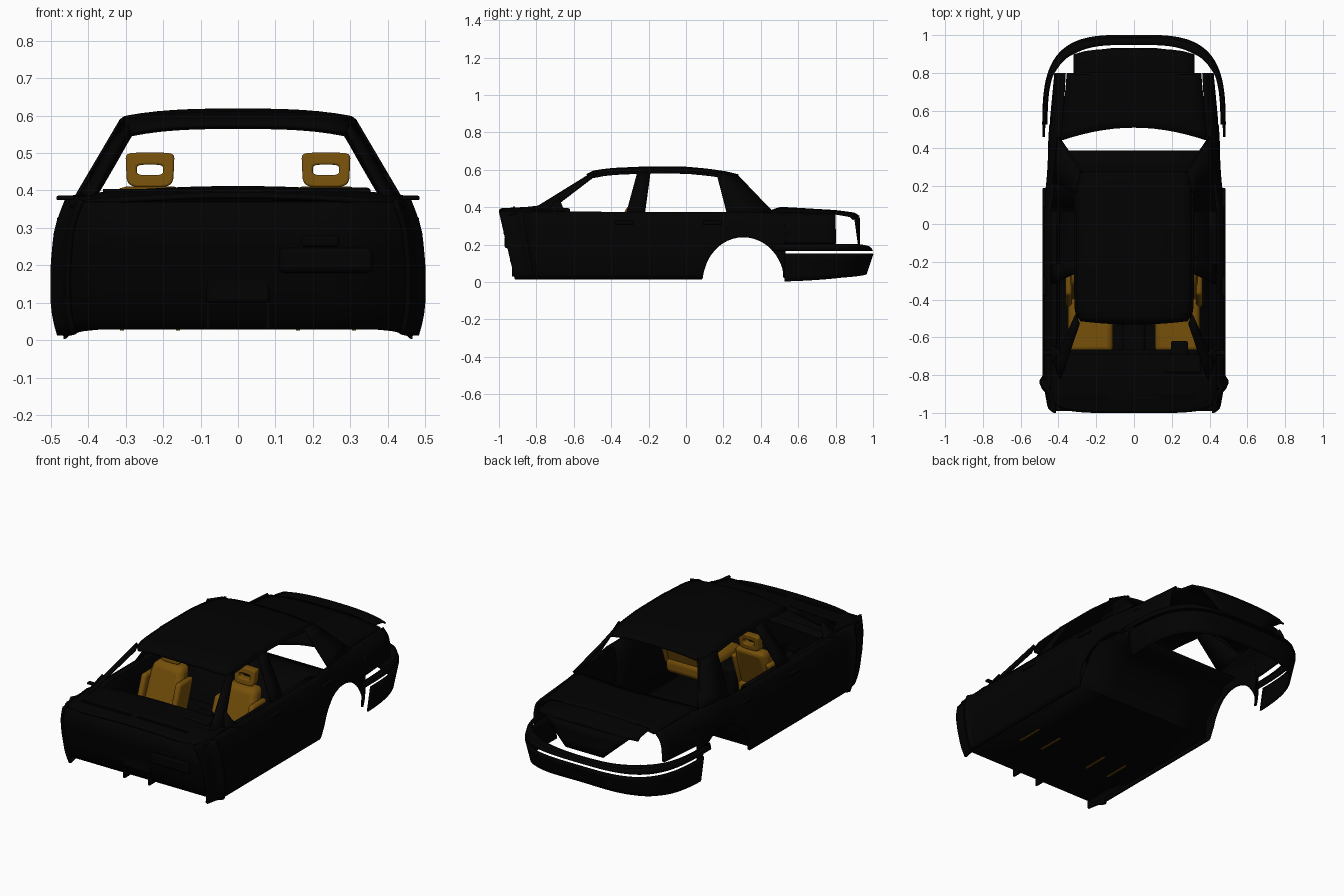
import bpy, bmesh, math
from mathutils import Vector

if "Cube" in bpy.data.objects:
    bpy.data.objects.remove(bpy.data.objects["Cube"])


def material(name, rgb):
    m = bpy.data.materials.new(name)
    m.use_nodes = True
    m.diffuse_color = (*rgb, 1)
    m.node_tree.nodes["Principled BSDF"].inputs["Base Color"].default_value = (*rgb, 1)
    return m


BLACK = material("black", (0.0005, 0.0005, 0.0005))
AMBER = material("amber", (0.18, 0.08, 0.003))


def finish(name, bm, mat, thick=0, mirror=False, bevel=0):
    bmesh.ops.remove_doubles(bm, verts=bm.verts, dist=0.0002)
    bmesh.ops.recalc_face_normals(bm, faces=bm.faces)
    me = bpy.data.meshes.new(name)
    bm.to_mesh(me)
    bm.free()
    ob = bpy.data.objects.new(name, me)
    bpy.context.collection.objects.link(ob)
    me.materials.append(mat)
    if mirror:
        ob.modifiers.new("mirror", "MIRROR")
    if thick:
        s = ob.modifiers.new("thickness", "SOLIDIFY")
        s.thickness, s.offset = thick, 0
    if bevel:
        b = ob.modifiers.new("bevel", "BEVEL")
        b.width, b.segments = bevel, 3
    bpy.ops.object.select_all(action="DESELECT")
    ob.select_set(True)
    bpy.context.view_layer.objects.active = ob
    bpy.ops.object.shade_smooth_by_angle(angle=math.radians(35))
    return ob


def sheet(name, fn, us, vs, mat=BLACK, **kw):
    """Surface sampled from fn(u, v)."""
    bm = bmesh.new()
    grid = [[bm.verts.new(fn(u, v)) for v in vs] for u in us]
    for a, b in zip(grid, grid[1:]):
        for i in range(len(vs) - 1):
            bm.faces.new((a[i], a[i + 1], b[i + 1], b[i]))
    return finish(name, bm, mat, **kw)


def box(name, centre, size, mat=BLACK, taper=1, lean=0, **kw):
    """Box whose top may be narrower in x and shifted in y."""
    bm = bmesh.new()
    bmesh.ops.create_cube(bm, size=1)
    for v in bm.verts:
        top = v.co.z > 0
        v.co = Vector([c + s * k for c, s, k in zip(centre, size, (
            v.co.x * (taper if top else 1), v.co.y, v.co.z))])
        v.co.y += lean if top else 0
    return finish(name, bm, mat, **kw)


def quad(name, a, b, c, d, thick=0.014):
    a, b, c, d = map(Vector, (a, b, c, d))
    return sheet(name, lambda u, v: a.lerp(b, u).lerp(d.lerp(c, u), v),
                 (0, 1), span(0, 1, 5), thick=thick, mirror=True)


def span(a, b, n):
    return [a + (b - a) * i / (n - 1) for i in range(n)]


def curve(pts):
    """Piecewise-linear function through (t, value) pairs."""
    def f(t):
        for (a, p), (b, q) in zip(pts, pts[1:]):
            if t <= b:
                return p + (q - p) * max(0, (t - a) / (b - a))
        return pts[-1][1]
    return f


# Body sides with open rear wheel arches and shoulders that tuck in at the back
width = curve([(0, .455), (.03, .466), (.09, .477), (.2, .477), (.28, .47), (.33, .458), (.37, .44)])
taper = curve([(-.91, .95), (-.84, .98), (-.815, 1.04), (-.79, 1.0), (.09, 1), (.2, .965), (.5, .93), (.8, .87)])
belt = curve([(-.9, .375), (.5, .37), (.8, .36)])
tuck = curve([(.3, 0), (.5, .028), (.8, .028)])


def sill(y):
    if y < .09:
        return .015
    if y < .525:
        return max(.015, .24 * math.sqrt(max(0, 1 - ((y - .307) / .218) ** 2)))
    return .205


def side(y, v):
    bottom = sill(y)
    z = bottom + (belt(y) - bottom) * v
    lean = .09 * (z / .375) * min(1, max(0, (-.6 - y) / .31))
    shoulder = max(0, (z - .3) / .07) ** 2
    return width(z) * taper(y) - tuck(y) * shoulder, y - lean, z


ys = (span(-.91, -.79, 12) + span(-.76, .085, 14)
      + [.307 - .217 * math.cos(a) for a in span(0, math.pi, 25)] + span(.526, .8, 7))
sheet("body_side", side, ys, span(0, 1, 13), thick=.014, mirror=True)

# Inner door panels folding over at the window sill
trim = [(.415, .04), (.405, .15), (.395, .25), (.4, .34), (.412, .368), (.44, .37)]
sheet("door_trim", lambda y, i: (trim[i][0] * min(1, taper(y)), y, trim[i][1]),
      span(-.72, .07, 6), range(len(trim)), thick=.008, mirror=True)

# Roof with crown and rounded corners
roof_z = curve([(-.53, .572), (-.49, .592), (-.4, .604), (-.2, .613), (0, .611), (.12, .6), (.22, .585), (.28, .57)])
roof_w = curve([(-.53, .285), (-.45, .303), (.15, .305), (.28, .288)])


def roof(y, s):
    end = .02 * s * s if y < -.52 else 0
    return roof_w(y) * s, y + end, roof_z(y) - .02 * abs(s) ** 3


sheet("roof", roof, span(-.53, .28, 24), span(-1, 1, 15), thick=.012)
sheet("roof_rail", lambda y, v: (roof_w(y) + .01 * v, y, roof_z(y) - .02 - .008 * v),
      span(-.5, .2, 12), (0, 1), thick=.01, mirror=True)

# Pillars
quad("front_pillar", (.39, -.82, .385), (.43, -.75, .37), (.31, -.48, .578), (.29, -.53, .563))
quad("middle_pillar", (.44, -.32, .365), (.44, -.22, .365), (.31, -.19, .586), (.31, -.26, .586))
quad("rear_pillar", (.427, .22, .365), (.4, .46, .375), (.285, .28, .56), (.31, .165, .583))
quad("rear_window_frame", (.4, .46, .38), (.38, .43, .385), (.27, .275, .567), (.285, .28, .563), .01)
quad("window_corner", (.435, -.75, .37), (.435, -.64, .37), (.415, -.66, .4), (.39, -.68, .45))

# Trunk deck, lid and tapering rear panel
deck_z = curve([(.44, .398), (.55, .395), (.8, .38), (.9, .367), (.925, .35)])


def deck(t, s):
    front = .51 - .07 * s * s
    y = front + (.8 - front) * t
    return (.44 * taper(y) - tuck(y)) * s, y, deck_z(y) - .026 * abs(s) ** 3


sheet("trunk_deck", deck, span(0, 1, 8), span(-1, 1, 15), thick=.01)
sheet("trunk_lid", lambda y, s: (.32 * s, y - .03 * s ** 4 * (y - .8) / .125, deck_z(y) - .014 * s * s),
      span(.79, .925, 7), span(-1, 1, 11), thick=.01)
sheet("rear_panel", lambda t, s: ((.28 - .16 * t) * s, .925 - .02 * s * s * (1 - t), .345 - .145 * t),
      span(0, 1, 4), span(-1, 1, 9), thick=.012)


# Rear bumper: lower and upper strips around one rounded path
def bumper(z_low, z_high, inset_low, inset_high):
    def f(t, v):
        a, p = t * math.pi / 2, .57
        inset = inset_low(t) + (inset_high(t) - inset_low(t)) * v
        x = .482 * max(0, math.cos(a)) ** p
        y = .46 + .538 * math.sin(a) ** p
        z0, z1 = z_low(t), z_high(t)
        return x * (1 - inset * 1.2), y - inset * min(1, t * 1.5), z0 + (z1 - z0) * v
    return f


ts = span(0, 1, 61)
sheet("bumper_lower", bumper(curve([(0, .003), (.4, .025), (1, .045)]), lambda t: .152,
                             lambda t: .035, lambda t: 0), ts[1:], span(0, 1, 6), thick=.008, mirror=True)
strip_top = curve([(0, .2), (.6, .2), (1, .182)])
sheet("bumper_upper", bumper(lambda t: .168, strip_top, lambda t: 0, lambda t: .012),
      ts, span(0, 1, 3), thick=.006, mirror=True)
sheet("bumper_top", bumper(strip_top, strip_top, lambda t: .012, curve([(0, .02), (.4, .05), (1, .05)])),
      ts, span(0, 1, 3), thick=.006, mirror=True)

# Firewall, floor and rear seat pan as one profile across the cabin
tub = [(-.985, .37), (-.96, .25), (-.93, .14), (-.905, .06), (-.87, .033), (.07, .033), (.1, .12),
       (.16, .2), (.22, .237), (.3, .248), (.39, .248)]


def cabin(i, s):
    y, z = tub[i]
    half = .455 if y < -.88 else .45 if y < .1 else .435 if y < .3 else .4
    return s * min(half, width(z) * .98), y, z


sheet("cabin_tub", cabin, range(len(tub)), span(-1, 1, 5), thick=.01)

# Cowl and dashboard
dash = [(-.998, .37), (-.985, .378), (-.85, .385), (-.76, .395), (-.69, .385), (-.67, .36), (-.69, .25), (-.78, .2)]


def cowl(i, s):
    y, z = dash[i]
    return s * (.44 if y > -.9 else .45), y + .06 * abs(s) ** 6 * (y < -.9), z + .012 * (1 - 2 * s * s)


sheet("dashboard", cowl, range(len(dash)), span(-1, 1, 15), thick=.01)
box("instrument_hood", (.22, -.74, .39), (.27, .1, .036), bevel=.012)
box("steering_column", (.24, -.66, .375), (.09, .08, .04), bevel=.01)
box("heater_housing", (.235, -.945, .215), (.25, .05, .07), bevel=.015)
box("heater_duct", (.22, -.96, .265), (.1, .03, .03), bevel=.008)
box("tunnel_end", (0, -.915, .15), (.17, .05, .1), bevel=.01)
box("centre_console", (0, -.6, .12), (.12, .5, .17), bevel=.02)
for x in (-.08, .08):
    box("floor_bracket", (x, -.9, .07), (.01, .06, .08))
for x in (-.2, .16):
    box("wiper", (x, -.92, .4), (.32, .012, .008))

# Door handles and mirrors
for y in (-.33, .14):
    box("door_handle", (.475, y, .318), (.018, .1, .022), mirror=True, bevel=.005)
box("door_mirror", (.455, -.68, .38), (.06, .025, .012), mirror=True, bevel=.004)

# Front seats
box("seat_cushion", (.23, -.49, .145), (.24, .38, .09), AMBER, mirror=True, bevel=.03)
box("seat_back", (.235, -.37, .275), (.25, .09, .27), AMBER, taper=.76, lean=.1, mirror=True, bevel=.03)
for x in (.125, .345):
    box("seat_bolster", (x, -.38, .25), (.035, .13, .2), AMBER, lean=.07, mirror=True, bevel=.015)
for x in (.16, .31):
    box("seat_rail", (x, -.52, .064), (.01, .16, .077), AMBER, mirror=True)


def headrest(a, k):
    """Rounded ring: k walks outer front, outer back, inner back, inner front."""
    outer = k % 4 in (0, 1)
    w, h = (.067, .046) if outer else (.037, .014)
    power = .35 if outer else .5
    cx, cz = math.cos(a), math.sin(a)
    x = math.copysign(abs(cx) ** power, cx) * w * (1 + .12 * cz if outer else 1)
    z = math.copysign(abs(cz) ** power, cz) * h
    back = k % 4 in (1, 2)
    return .235 + x * .95, -.28 + .045 * back + z * .15, .455 + z


sheet("headrest", headrest, span(0, math.tau, 41), range(5), AMBER, mirror=True, bevel=.006)
